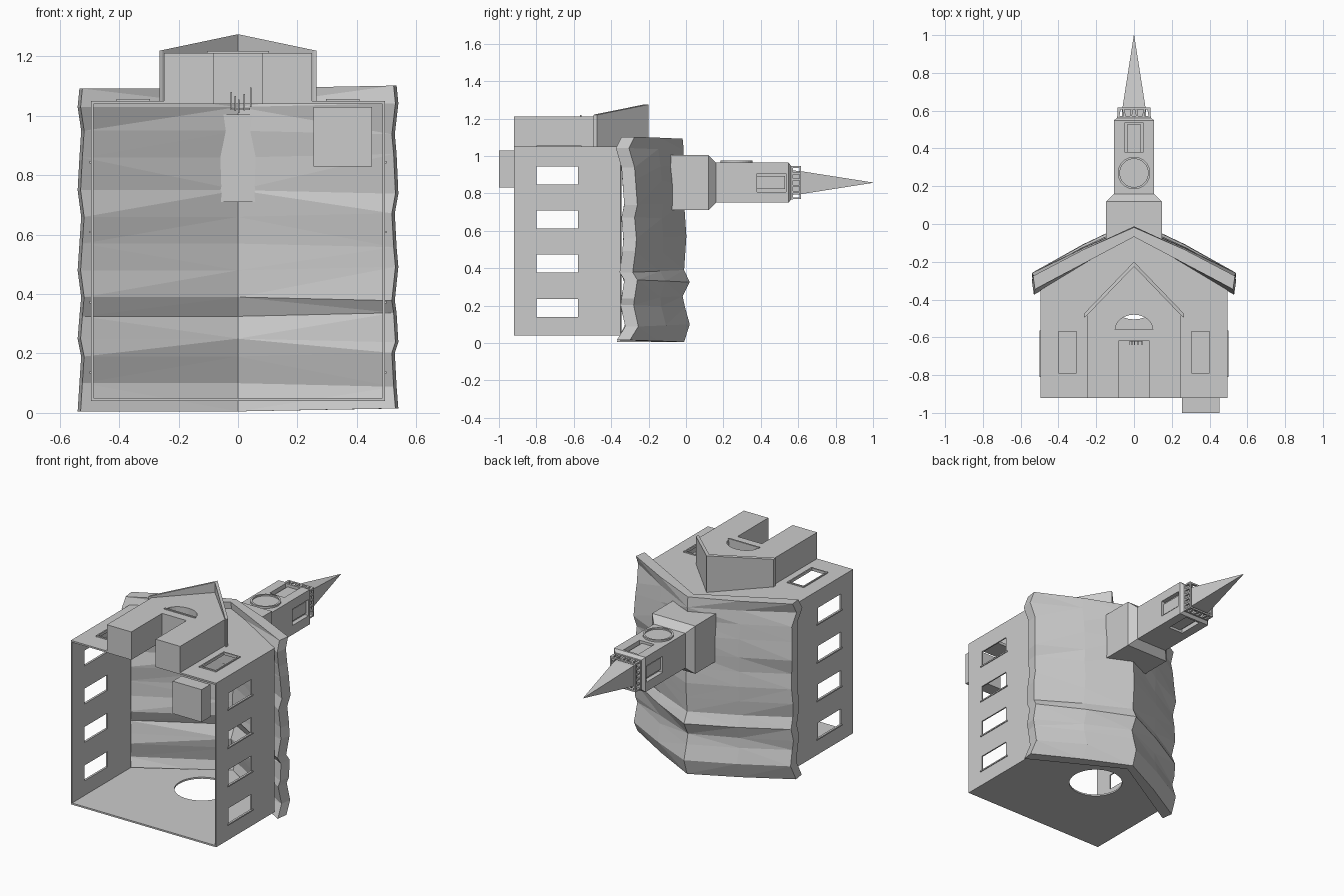
import bpy, bmesh, math

if "Cube" in bpy.data.objects:
    bpy.data.objects.remove(bpy.data.objects["Cube"])

STONE = bpy.data.materials.new("pale_grey")
STONE.diffuse_color = (0.6, 0.6, 0.6, 1)
STONE.use_nodes = True
STONE.node_tree.nodes["Principled BSDF"].inputs["Base Color"].default_value = STONE.diffuse_color


def make(name, bm):
    bmesh.ops.recalc_face_normals(bm, faces=bm.faces)
    me = bpy.data.meshes.new(name)
    bm.to_mesh(me)
    bm.free()
    ob = bpy.data.objects.new(name, me)
    bpy.context.collection.objects.link(ob)
    me.materials.append(STONE)
    return ob


def prism(name, pts, z0, z1, front=None):
    """Extrude an xy outline from z0 to z1; front(x) may bend the far end."""
    bm = bmesh.new()
    lo = [bm.verts.new((x, y, z0)) for x, y in pts]
    hi = [bm.verts.new((x, y, front(x) if front else z1)) for x, y in pts]
    n = len(pts)
    bm.faces.new(lo)
    bm.faces.new(hi)
    for i in range(n):
        bm.faces.new((lo[i], lo[(i + 1) % n], hi[(i + 1) % n], hi[i]))
    bmesh.ops.triangulate(bm, faces=[f for f in bm.faces if len(f.verts) > 4 or front])
    return make(name, bm)


def box(name, x0, x1, y0, y1, z0, z1):
    return prism(name, [(x0, y0), (x1, y0), (x1, y1), (x0, y1)], z0, z1)


def arc(cx, cy, r, a0, a1, n):
    return [(cx + r * math.cos(math.radians(a0 + (a1 - a0) * i / n)),
             cy + r * math.sin(math.radians(a0 + (a1 - a0) * i / n))) for i in range(n + 1)]


def cut(ob, cutters):
    for c in cutters:
        m = ob.modifiers.new("cut", 'BOOLEAN')
        m.operation, m.solver, m.object = 'DIFFERENCE', 'EXACT', c
        c.hide_render = True
        c.hide_viewport = True


def stack(name, levels, cz):
    """Square tower section lofted through (y, half width) levels."""
    bm = bmesh.new()
    rings = [[bm.verts.new((sx * h, y, cz + sz * h * k)) for sx, sz in
              ((-1, -1), (1, -1), (1, 1), (-1, 1))] for y, h, k in levels]
    for a, b in zip(rings, rings[1:]):
        for i in range(4):
            bm.faces.new((a[i], a[(i + 1) % 4], b[(i + 1) % 4], b[i]))
    bm.faces.new(rings[0])
    bm.faces.new(rings[-1])
    bmesh.ops.remove_doubles(bm, verts=bm.verts, dist=1e-5)
    return make(name, bm)


# Hollow gabled walls, open at the foot
walls = prism("walls", [(-.495, -.92), (.495, -.92), (.495, -.35), (0, -.05), (-.495, -.35)], .04, 1.05)
cutters = [box("cut_inside", -.487, .487, -1.1, .3, .05, 1.04)]
side_rows = [(.14, .235), (.377, .472), (.613, .708), (.848, .943)]
for z0, z1 in side_rows:
    cutters.append(box("cut_side_window", -.7, .7, -.8, -.577, z0, z1))
for s in (-1, 1):
    xa, xb = sorted((s * .30, s * .405))
    cutters.append(box("cut_front_window", xa, xb, -.79, -.57, .9, 1.2))
cutters.append(prism("cut_round_window", arc(0, -.35, .155, 0, 348.75, 31), -.1, .2))
door_cut = box("cut_door", -.083, .083, -1.0, -.62, .9, 1.4)
fan_cut = prism("cut_fan_window", arc(0, -.56, .1, 0, 180, 12)[:1] +
                [(x, -.56 + (y + .56) * .8) for x, y in arc(0, -.56, .1, 0, 180, 12)[1:]], .9, 1.4)
cut(walls, cutters + [door_cut, fan_cut])

# Window sills and front frames
for s in (-1, 1):
    for z0, z1 in side_rows:
        xa, xb = sorted((s * .49, s * .5))
        box("side_sill", xa, xb, -.81, -.565, z0 - .008, z0)
    for x in (.296, .401):
        xa, xb = sorted((s * x, s * (x + .008)))
        box("front_window_jamb", xa, xb, -.8, -.56, 1.04, 1.057)
    xa, xb = sorted((s * .296, s * .409))
    for y in (-.798, -.57):
        box("front_window_rail", xa, xb, y, y + .008, 1.04, 1.057)

# Uneven main roof: rows of (z, ridge height, eave height)
rows = [(.005, -.01, -.37), (.10, .02, -.325), (.19, -.005, -.35), (.25, -.018, -.345),
        (.325, .02, -.33), (.39, -.01, -.355), (.48, -.004, -.34), (.57, .002, -.335),
        (.66, -.004, -.345), (.75, -.01, -.33), (.86, -.008, -.34), (.95, -.018, -.345),
        (1.03, -.012, -.375), (1.092, -.018, -.345)]
bm = bmesh.new()
rings = []
for i, (z, r, e) in enumerate(rows):
    w = .54 - .006 * (i % 3)
    zs = z + (.01 if i in (0, len(rows) - 1) else .012 * (-1) ** i)
    ring = [(0, r, z), (.27, (r + e + .08) / 2 + .005, (z + zs) / 2), (w, e + .07, zs), (w - .01, e, zs),
            (0, r - .05, z), (-w + .01, e, z), (-w, e + .07, z), (-.27, (r + e + .08) / 2 + .005, z)]
    rings.append([bm.verts.new(p) for p in ring])
for a, b in zip(rings, rings[1:]):
    for i in range(8):
        bm.faces.new((a[i], a[(i + 1) % 8], b[(i + 1) % 8], b[i]))
bm.faces.new(rings[0])
bm.faces.new(rings[-1])
bmesh.ops.triangulate(bm, faces=bm.faces)
make("main_roof", bm)

# Entrance porch with door slot and fan window
porch = prism("porch", [(-.25, -.92), (.25, -.92), (.25, -.475), (0, -.22), (-.25, -.475)], 1.045, 1.212)
cut(porch, [door_cut, fan_cut])
prism("porch_roof", [(0, -.2), (.265, -.475), (.265, -.495), (.255, -.49), (0, -.225),
                     (-.255, -.49), (-.265, -.495), (-.265, -.475)], 1.045, 0,
      front=lambda x: 1.275 - abs(x) * .21)
box("fan_sill", -.105, .105, -.568, -.558, 1.2, 1.218)

# Small hanging lamp inside the door
box("lamp_bar", -.025, .04, -.625, -.62, 1.02, 1.026)
for x in (-.025, -.012, .0, .018, .04):
    box("lamp_arm", x, x + .005, -.64, -.62, 1.01 + abs(x) * .5, 1.055 + abs(x))

# Front step
box("step", .255, .452, -1.0, -.915, .83, 1.03)

# Tower: base, shaft, belfry, crown, spire
CZ = .857
stack("tower_base", [(-.09, .147, 1), (.12, .147, 1), (.16, .107, 1), (.38, .107, 1)], CZ)
stack("belfry_core", [(.37, .08, 1), (.545, .08, 1)], CZ)
for sx in (-1, 1):
    for sz in (-1, 1):
        xa, xb = sorted((sx * .05, sx * .107))
        za, zb = sorted((CZ + sz * .05, CZ + sz * .107))
        box("belfry_post", xa, xb, .375, .545, za, zb)
for s in (-1, 1):
    za, zb = sorted((CZ + s * .07, CZ + s * .092))
    box("belfry_louver_front", -.035, .035, .38, .53, za, zb)
    xa, xb = sorted((s * .07, s * .092))
    box("belfry_louver_side", xa, xb, .38, .53, CZ - .035, CZ + .035)
stack("cornice", [(.535, .107, 1), (.548, .107, 1), (.562, .09, 1), (.572, .09, 1)], CZ)
for s in (-1, 1):
    # crown railing on all four sides
    za, zb = sorted((CZ + s * .078, CZ + s * .088))
    xa, xb = sorted((s * .078, s * .088))
    box("crown_rail_front", -.088, .088, .606, .616, za, zb)
    box("crown_rail_side", xa, xb, .606, .616, CZ - .088, CZ + .088)
    for i in range(6):
        t = -.083 + i * .0332
        zig = [(-.006, .57), (.006, .57), (.012, .608), (0, .608)]
        prism("crown_picket_front", [(t + x * (-1) ** i, y) for x, y in zig], za, zb)
        box("crown_picket_side", xa, xb, .57, .608, CZ + t - .005, CZ + t + .005)
stack("spire", [(.57, .065, 1), (.61, .062, 1), (1.0, .0008, 1)], CZ)

# Clock face with raised rim on the front
prism("clock_face", arc(0, .27, .075, 0, 348.75, 31), .95, .967)
rim = prism("clock_rim", arc(0, .27, .086, 0, 348.75, 31), .95, .975)
cut(rim, [prism("cut_clock", arc(0, .27, .075, 0, 348.75, 31), .9, 1.1)])
